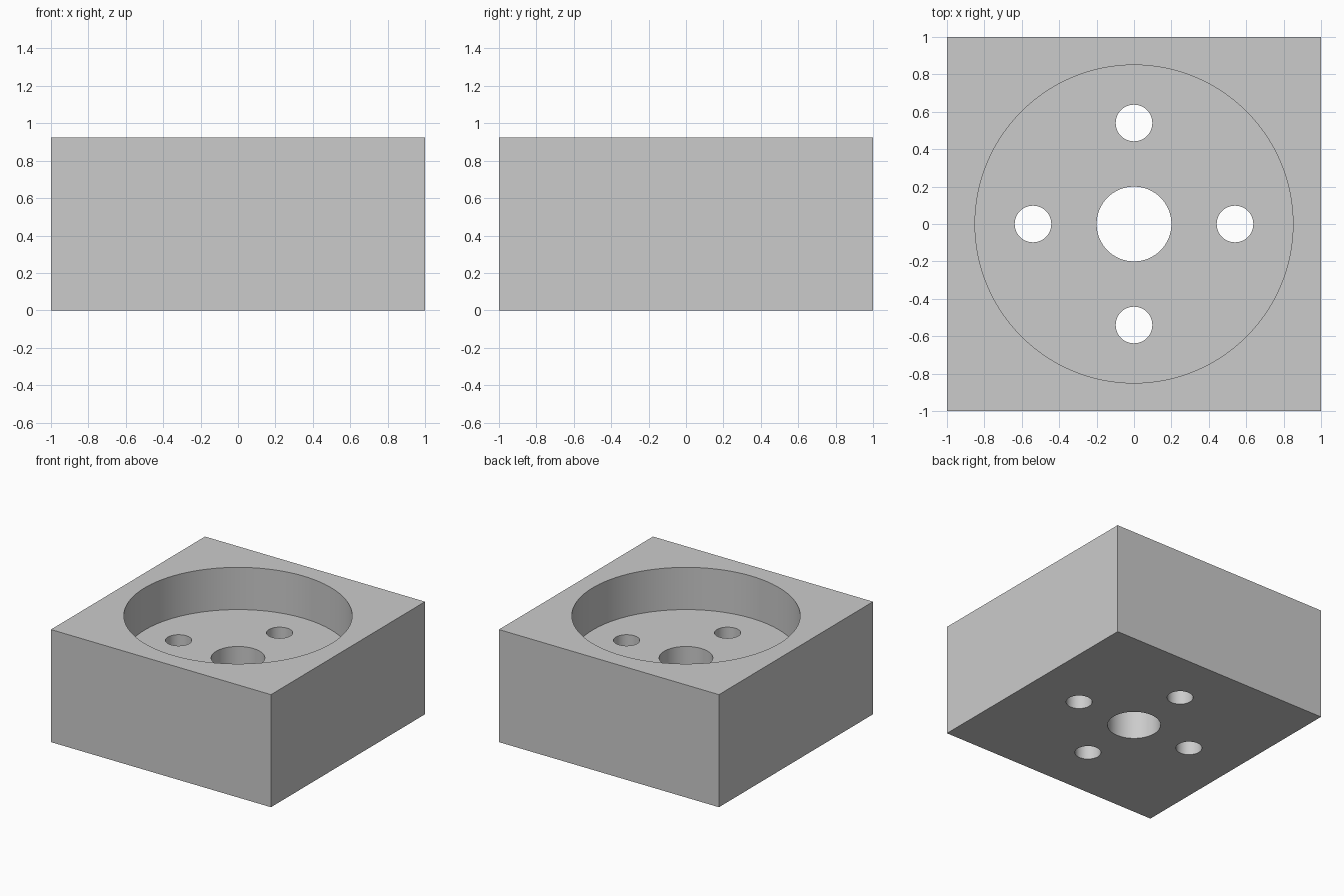
import bpy
import math

cube = bpy.data.objects.get("Cube")
if cube:
    bpy.data.objects.remove(cube, do_unlink=True)

SIDE, HEIGHT = 2.0, 0.925
FLOOR = 0.578          # height of the pocket floor
POCKET_R, BORE_R = 0.85, 0.2
BOLT_R, BOLT_CIRCLE = 0.098, 0.54

# Single plain grey
grey = bpy.data.materials.new("plain grey")
grey.use_nodes = True
colour = (0.6, 0.6, 0.6, 1)
grey.diffuse_color = colour
grey.node_tree.nodes["Principled BSDF"].inputs["Base Color"].default_value = colour

# Square block
bpy.ops.mesh.primitive_cube_add(size=1, location=(0, 0, HEIGHT / 2))
block = bpy.context.object
block.name = "square_block"
block.scale = (SIDE, SIDE, HEIGHT)
bpy.ops.object.transform_apply(location=True, rotation=False, scale=True)
block.data.materials.append(grey)


def cut_round(name, radius, x, y, bottom, top, sides):
    """Subtract an upright cylinder from the block."""
    bpy.ops.mesh.primitive_cylinder_add(
        vertices=sides, radius=radius, depth=top - bottom,
        location=(x, y, (top + bottom) / 2))
    cutter = bpy.context.object
    cutter.name = name
    cutter.hide_render = True
    cutter.data.materials.append(grey)
    mod = block.modifiers.new(name, "BOOLEAN")
    mod.operation = "DIFFERENCE"
    mod.solver = "EXACT"
    mod.object = cutter
    bpy.context.view_layer.objects.active = block
    bpy.ops.object.modifier_apply(modifier=name)
    bpy.data.objects.remove(cutter, do_unlink=True)


# Round pocket, centre bore and four bolt holes
cut_round("pocket_cutter", POCKET_R, 0, 0, FLOOR, HEIGHT + 0.2, 128)
cut_round("bore_cutter", BORE_R, 0, 0, -0.2, HEIGHT, 64)
for i in range(4):
    a = i * math.pi / 2
    cut_round(f"bolt_hole_cutter_{i}", BOLT_R, BOLT_CIRCLE * math.cos(a),
              BOLT_CIRCLE * math.sin(a), -0.2, HEIGHT, 48)

# Smooth round walls, crisp edges
bpy.ops.object.select_all(action="DESELECT")
block.select_set(True)
bpy.context.view_layer.objects.active = block
bpy.ops.object.shade_smooth_by_angle(angle=math.radians(30))
